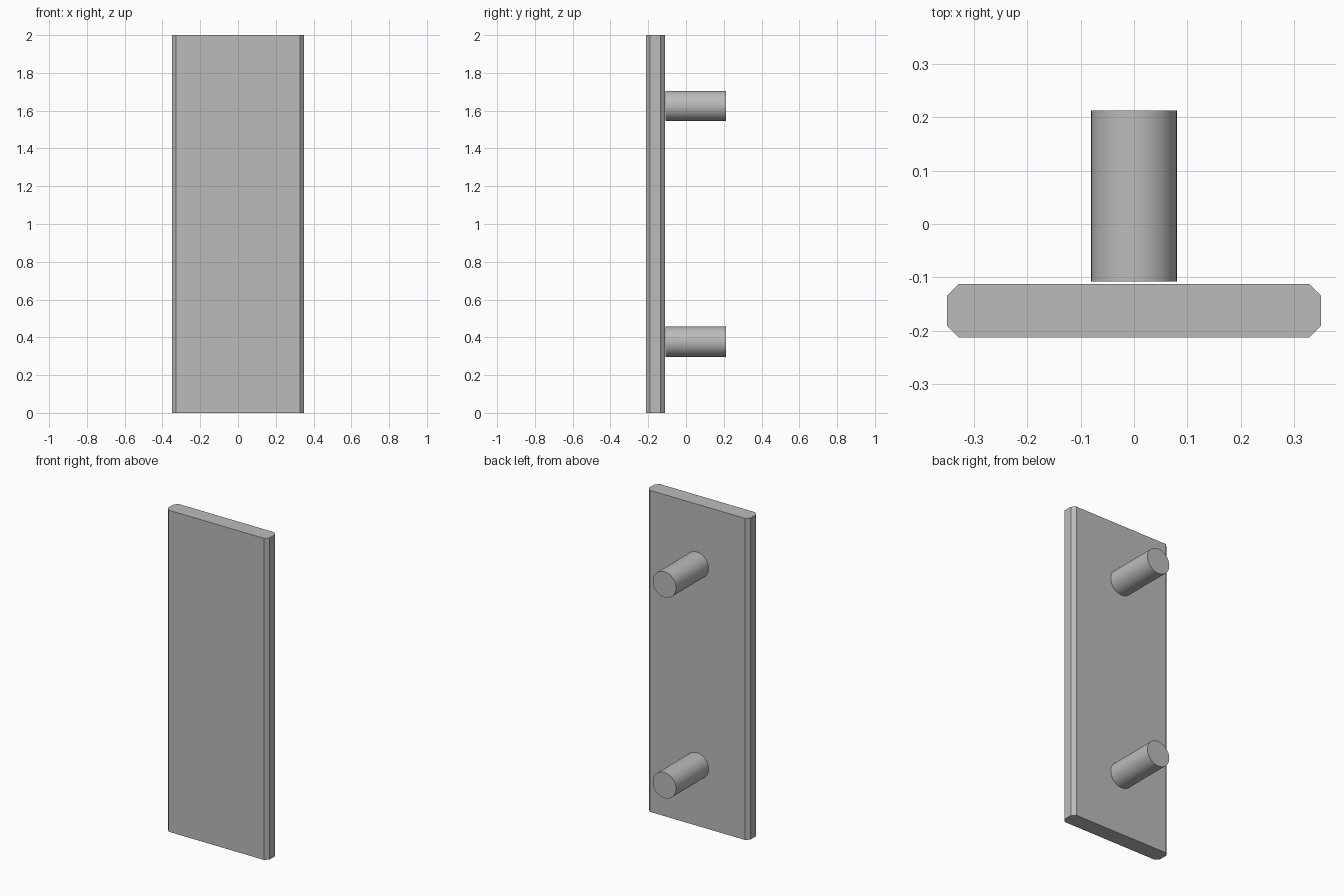
import bpy, bmesh, math
from mathutils import Matrix

cube = bpy.data.objects.get("Cube")
if cube:
    bpy.data.objects.remove(cube, do_unlink=True)

GREY = (0.5, 0.5, 0.5, 1)
metal = bpy.data.materials.new("satin grey")
metal.use_nodes = True
metal.diffuse_color = GREY
metal.node_tree.nodes["Principled BSDF"].inputs["Base Color"].default_value = GREY


def add_part(name, bm):
    bmesh.ops.recalc_face_normals(bm, faces=bm.faces)
    mesh = bpy.data.meshes.new(name)
    bm.to_mesh(mesh)
    bm.free()
    mesh.materials.append(metal)
    obj = bpy.data.objects.new(name, mesh)
    bpy.context.collection.objects.link(obj)
    return obj


# Flat plate with its four upright edges chamfered
bm = bmesh.new()
bmesh.ops.create_cube(bm, size=1, matrix=Matrix.Translation((0, -0.1625, 1))
                      @ Matrix.Diagonal((0.7, 0.1, 2, 1)))
uprights = [e for e in bm.edges if abs(e.verts[0].co.z - e.verts[1].co.z) > 1]
bmesh.ops.bevel(bm, geom=uprights, offset=0.022, segments=1, affect='EDGES')
add_part("plate", bm)

# Two round posts standing just clear of the plate's back
for name, z in (("lower_post", 0.377), ("upper_post", 1.625)):
    bm = bmesh.new()
    bmesh.ops.create_cone(bm, cap_ends=True, segments=64, radius1=0.08, radius2=0.08,
                          depth=0.32, matrix=Matrix.Translation((0, 0.0525, z))
                          @ Matrix.Rotation(math.pi / 2, 4, 'X'))
    post = add_part(name, bm)
    bpy.ops.object.select_all(action='DESELECT')
    post.select_set(True)
    bpy.context.view_layer.objects.active = post
    bpy.ops.object.shade_smooth_by_angle(angle=math.radians(40))
